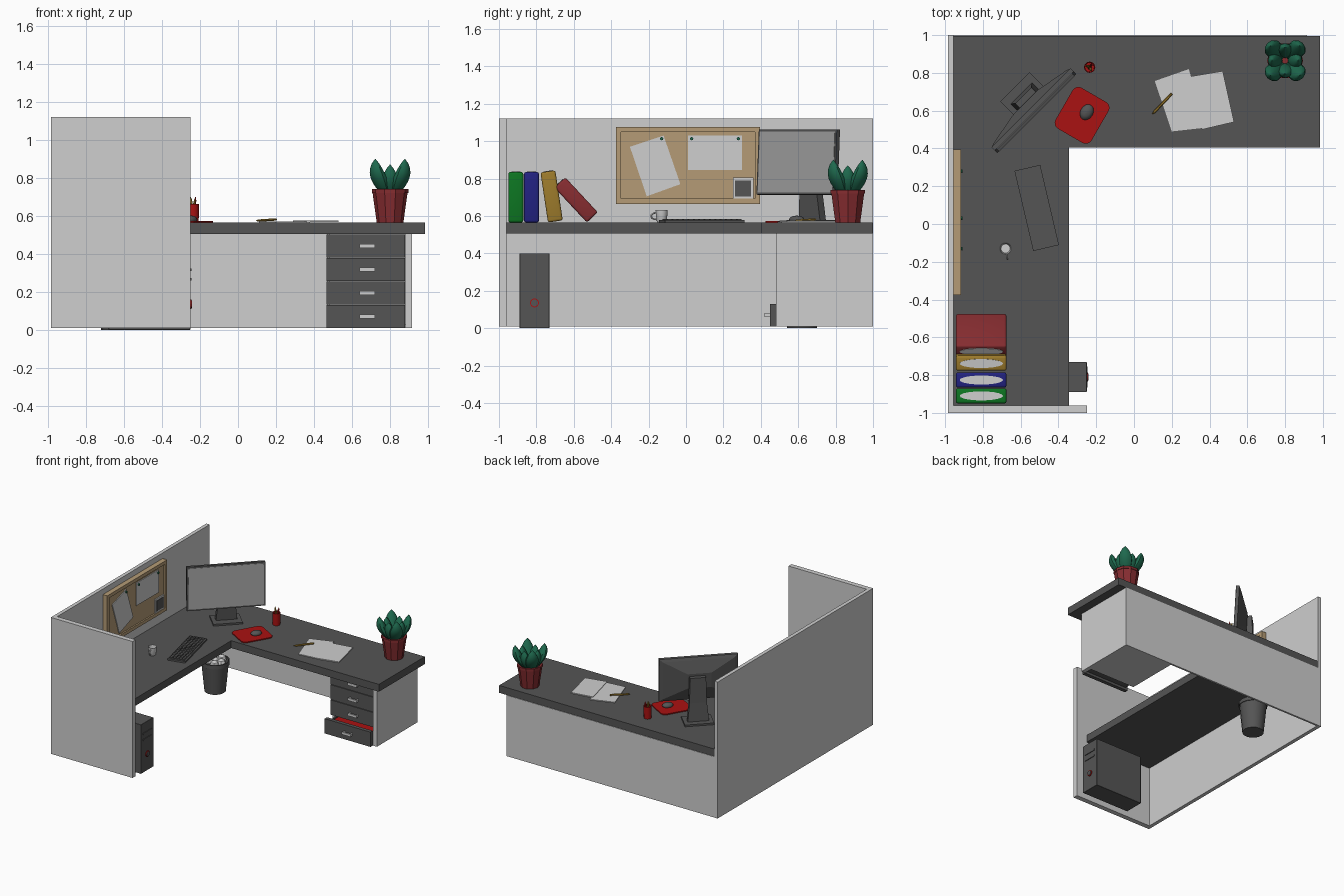
import bpy, bmesh, math, random
from mathutils import Matrix, Vector

if "Cube" in bpy.data.objects:
    bpy.data.objects.remove(bpy.data.objects["Cube"])
random.seed(3)

def material(name, r, g, b):
    m = bpy.data.materials.new(name)
    m.diffuse_color = (r, g, b, 1)
    m.use_nodes = True
    m.node_tree.nodes["Principled BSDF"].inputs["Base Color"].default_value = m.diffuse_color
    return m

PALE = material("pale_grey", .62, .62, .62)
DARK = material("dark_grey", .09, .09, .09)
SCREEN = material("screen_grey", .36, .36, .36)
RED = material("red", .40, .006, .006)
MAROON = material("maroon", .24, .026, .03)
LEAF = material("leaf_green", .013, .14, .075)
GREEN = material("binder_green", .004, .18, .016)
BLUE = material("binder_blue", .016, .016, .22)
YELLOW = material("ochre", .34, .20, .025)
CORK = material("cork", .46, .33, .18)

# ---- helpers: every piece is a list of rings that gets skinned and capped
def part(name, mat, *pieces, M=Matrix(), smooth=0, bevel=0):
    bm = bmesh.new()
    for rings in pieces:
        vs = [[bm.verts.new(M @ Vector(p)) for p in ring] for ring in rings]
        n = len(vs[0])
        for a, b in zip(vs, vs[1:]):
            for i in range(n):
                j = (i + 1) % n
                bm.faces.new((a[i], a[j], b[j], b[i]))
        bm.faces.new(vs[0])
        bm.faces.new(vs[-1])
    bmesh.ops.recalc_face_normals(bm, faces=bm.faces)
    if bevel:
        bmesh.ops.bevel(bm, geom=bm.edges[:], offset=bevel, segments=3, profile=.5, affect='EDGES')
    me = bpy.data.meshes.new(name)
    bm.to_mesh(me)
    bm.free()
    me.materials.append(mat)
    ob = bpy.data.objects.new(name, me)
    bpy.context.collection.objects.link(ob)
    if smooth:
        bpy.ops.object.select_all(action='DESELECT')
        ob.select_set(True)
        bpy.context.view_layer.objects.active = ob
        bpy.ops.object.shade_smooth_by_angle(angle=math.radians(smooth))
    return ob

def prism(pts, z0, z1):
    return [[(x, y, z) for x, y in pts] for z in (z0, z1)]

def box(x0, x1, y0, y1, z0, z1):
    return prism([(x0, y0), (x1, y0), (x1, y1), (x0, y1)], z0, z1)

def lathe(profile, n, cx=0, cy=0, cz=0):
    return [[(cx + r * math.cos(2 * math.pi * i / n), cy + r * math.sin(2 * math.pi * i / n), cz + z)
             for i in range(n)] for r, z in profile]

def ball(x, y, z, rx, rz, n=12, k=8):
    return lathe([(max(.001, rx * math.sin(math.pi * i / k)), -rz * math.cos(math.pi * i / k))
                  for i in range(k + 1)], n, x, y, z)

def turn(x, y, z, deg):
    return Matrix.Translation((x, y, z)) @ Matrix.Rotation(math.radians(deg), 4, 'Z')

def rod(p, q):
    d = Vector(q) - Vector(p)
    return Matrix.Translation(p) @ d.to_track_quat('Z', 'Y').to_matrix().to_4x4(), d.length

# ---- partitions and desk
part("left_partition", PALE, box(-.985, -.955, -.96, 1, .01, 1.12))
part("front_partition", PALE, box(-.985, -.25, -1, -.96, .01, 1.12))
part("back_panel", PALE, box(-.955, .915, .985, 1, .01, .505))
part("desk_top", DARK, prism([(-.955, -.96), (-.345, -.96), (-.345, .405), (.985, .405),
                              (.985, .996), (-.955, .996)], .505, .565))

# ---- drawer unit, lowest drawer pulled out
part("drawer_cabinet", PALE, box(.88, .915, .48, .985, .01, .505),
     box(.468, .88, .55, .985, .01, .03), box(.468, .483, .55, .985, .03, .505))
for i in range(4):
    z, y = .01 + i * .124, .45 if i == 0 else .525
    part(f"drawer_{i+1}", DARK, box(.466, .878, y, y + .03, z, z + .12),
         box(.485, .495, y + .03, .9, z + .02, z + .1), box(.855, .865, y + .03, .9, z + .02, z + .1),
         box(.495, .855, y + .03, .9, z + .02, z + .03))
    h = z + .06
    part(f"drawer_handle_{i+1}", PALE, box(.64, .72, y - .03, y - .018, h - .01, h + .01),
         *[box(x, x + .01, y - .018, y, h - .008, h + .008) for x in (.642, .708)])
part("drawer_contents", RED, box(.50, .85, .485, .85, .04, .105))

# ---- computer tower with slots and power ring
part("tower", DARK, box(-.68, -.25, -.89, -.73, 0, .4), bevel=.003)
part("tower_slots", DARK, *[box(-.252, -.245, -.865, -.755, z, z + .012) for z in (.26, .31)])
YZ = Matrix(((0, 0, 1, 0), (1, 0, 0, 0), (0, 1, 0, 0), (0, 0, 0, 1)))  # draws on a wall facing +x
part("power_ring", RED, lathe([(.024, 0), (.024, .006)], 16, -.81, .135, -.25), M=YZ)
part("power_button", DARK, lathe([(.019, 0), (.019, .009)], 16, -.81, .135, -.25), M=YZ)

# ---- waste bin with crumpled paper
part("waste_bin", DARK, lathe([(.08, 0), (.102, .22), (.108, .22), (.108, .25), (.1, .25), (.075, .02)],
                              16, -.64, .62), smooth=30)
balls = []
for i in range(7):
    a = i * 2 * math.pi / 6
    d = .055 if i < 6 else 0
    balls.append(ball(-.64 + d * math.cos(a), .62 + d * math.sin(a), .23 + random.uniform(0, .025), .04, .036, 6, 4))
part("crumpled_paper", PALE, *balls)

# ---- pin board with notes
part("board_frame", CORK, box(-.375, .395, .665, .692, -.955, -.915), box(-.375, .395, 1.048, 1.075, -.955, -.915),
     box(-.375, -.348, .692, 1.048, -.955, -.915), box(.368, .395, .692, 1.048, -.955, -.915), M=YZ)
part("board_face", CORK, box(-.35, .37, .69, 1.05, -.955, -.927), M=YZ)
part("board_notes", PALE, prism([(-.30, .97), (-.12, 1.03), (-.03, .77), (-.21, .705)], -.927, -.921),
     box(.01, .30, .845, 1.03, -.927, -.921), box(.25, .36, .69, .805, -.927, -.918), M=YZ)
part("board_photo", DARK, box(.262, .348, .705, .79, -.918, -.915), M=YZ)
part("board_pins", LEAF, *[lathe([(.004, 0), (.009, .008), (.009, .014)], 8, y, 1.013, -.922)
                           for y in (-.13, .03, .28)], M=YZ)

# ---- ring binders, two upright and two leaning
lens = [(.135 + .115 * math.cos(i * math.pi / 10), .04 + .024 * math.sin(i * math.pi / 10)) for i in range(20)]
for name, mat, y, lean in (("green", GREEN, -.95, 0), ("blue", BLUE, -.866, 0),
                           ("yellow", YELLOW, -.738, 8.5), ("red", MAROON, -.53, 43)):
    M = Matrix.Translation((-.943, y, .565)) @ Matrix.Rotation(math.radians(lean), 4, 'X')
    h = .255 if lean > 20 else .27
    part(name + "_binder", mat, box(0, .268, 0, .08, 0, h), M=M, bevel=.012, smooth=40)
    part(name + "_binder_pages", PALE, prism(lens, h - .004, h + .003), M=M)

# ---- monitor
T = turn(-.53, .60, .888, 45) @ Matrix.Rotation(math.radians(-3), 4, 'X')
def slab(w, h, y):
    return [(-w, y, -h), (w, y, -h), (w, y, h), (-w, y, h)]
part("monitor_shell", DARK, [slab(.295, .175, -.012), slab(.295, .175, .012), slab(.27, .155, .022),
                             slab(.09, .06, .06)], M=T)
part("monitor_screen", SCREEN, [slab(.283, .163, -.015), slab(.283, .163, -.01)], M=T)
B = turn(-.575, .67, .565, 45)
part("monitor_stand", DARK, box(-.11, .11, -.078, .078, 0, .014),
     [[(-w, y, z), (w, y, z), (w, y + .045, z), (-w, y + .045, z)]
      for w, y, z in ((.08, -.015, .014), (.065, -.025, .16), (.06, -.03, .36))], M=B)

# ---- keyboard
K = turn(-.515, .085, .565, -76.8)
part("keyboard", DARK, box(-.218, .218, -.07, .07, 0, .013), M=K)
part("keyboard_keys", DARK, *[box(-.205 + c * .0295, -.205 + c * .0295 + .024, -.06 + r * .0245,
                                  -.04 + r * .0245, .012, .019) for c in range(14) for r in range(5)], M=K)

# ---- mouse and mat
mat_pts = []
for k, (sx, sy) in enumerate(((1, 1), (-1, 1), (-1, -1), (1, -1))):
    for s in range(5):
        a = math.radians(90 * k + 22.5 * s)
        mat_pts.append((sx * .075 + .035 * math.cos(a), sy * .09 + .035 * math.sin(a)))
part("mouse_mat", RED, prism(mat_pts, 0, .008), M=turn(-.275, .575, .565, -30))
part("mouse", DARK, lathe([(.036, 0), (.04, .008), (.034, .02), (.02, .027), (.002, .03)], 16),
     M=turn(-.25, .592, .572, -30) @ Matrix.Diagonal((.85, 1.1, 1, 1)), smooth=50)

# ---- mug with handle
handle = []
for i in range(9):
    a = math.pi * i / 8
    handle.append([(.005 * math.cos(b), -.029 - (.028 + .005 * math.sin(b)) * math.sin(a),
                    .034 + (.018 + .005 * math.sin(b)) * math.cos(a))
                   for b in [j * math.pi / 3 for j in range(6)]])
part("mug", PALE, lathe([(.022, 0), (.028, .01), (.033, .068), (.03, .068), (.024, .008)], 16), handle,
     M=turn(-.68, -.13, .565, 10), smooth=40)

# ---- pen cup and pencils
part("pen_cup", RED, lathe([(.028, 0), (.03, .098), (.026, .098), (.024, .01)], 12, -.235, .83, .565), smooth=40)
def pencil(name, p, q, mat):
    M, l = rod(p, q)
    part(name, mat, lathe([(.007, 0), (.007, l - .02), (.001, l)], 6), M=M)
for i, (dx, dy, h, m) in enumerate(((-.018, .008, .705, YELLOW), (.012, .016, .70, RED), (.008, -.018, .69, YELLOW))):
    pencil(f"cup_pencil_{i+1}", (-.235 - dx * .3, .83 - dy * .3, .58), (-.235 + dx, .83 + dy, h), m)
pencil("loose_pencil", (.20, .69, .581), (.095, .58, .574), YELLOW)

# ---- loose papers
part("papers", PALE, prism([(.11, .757), (.29, .82), (.38, .51), (.20, .49)], .565, .571),
     prism([(.29, .78), (.47, .81), (.53, .54), (.36, .50)], .567, .575))

# ---- potted plant
PX, PY = .80, .865
part("plant_pot", MAROON, lathe([(.07, 0), (.092, .155), (.096, .155), (.096, .175), (.08, .175), (.078, .15)],
                                10, PX, PY, .565))
def leaf(angle, reach, z0, h, w):
    rings = []
    for i in range(9):
        t = i / 8
        off = .025 + reach * math.sin(t * math.pi / 2)
        r = max(.001, w * math.sin(math.pi * (.12 + .88 * t) ** 1.15) ** .8) if i < 8 else .001
        rings.append([(off + .75 * r * math.cos(b), r * math.sin(b), z0 + h * t)
                      for b in [j * math.pi / 5 for j in range(10)]])
    return rings
for i in range(8):
    reach, h, w = ((.085, .20, .05), (.045, .17, .042))[i % 2]
    part(f"plant_leaf_{i+1}", LEAF, leaf(0, reach, .70, h, w), M=turn(PX, PY, 0, 45 + 45 * i), smooth=40)
